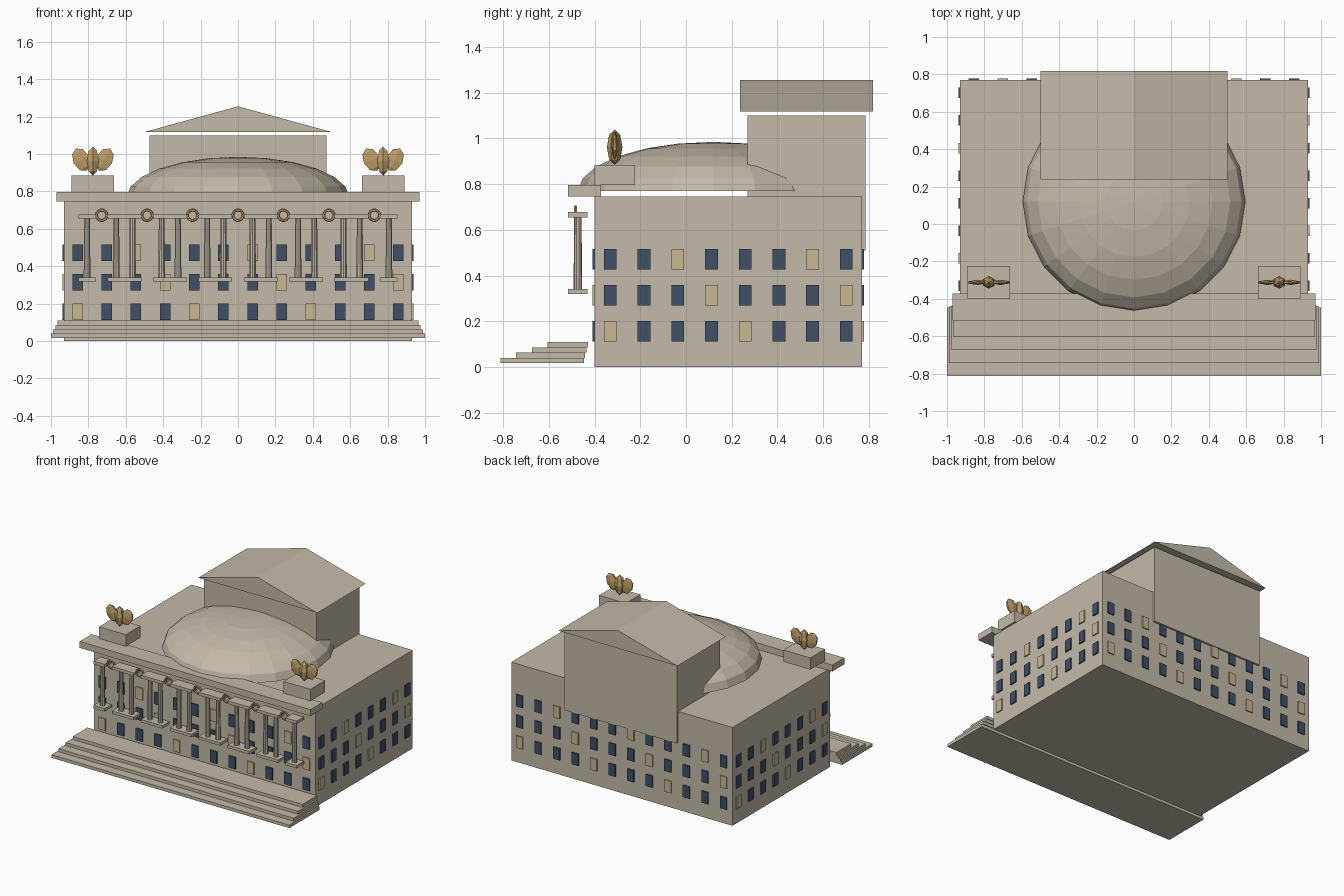
import bpy, bmesh, math
from mathutils import Matrix, Vector

if "Cube" in bpy.data.objects:
    bpy.data.objects.remove(bpy.data.objects["Cube"])


def material(name, rgb):
    m = bpy.data.materials.new(name)
    m.diffuse_color = (*rgb, 1)
    m.use_nodes = True
    m.node_tree.nodes["Principled BSDF"].inputs["Base Color"].default_value = m.diffuse_color
    return m


STONE = material("warm_stone", (0.55, 0.49, 0.395))
GOLD = material("old_gold", (0.52, 0.34, 0.14))
GLASS = material("dark_blue_glass", (0.05, 0.08, 0.14))
LIT = material("lit_window", (0.58, 0.48, 0.29))


def finish(name, bm, mat):
    bmesh.ops.recalc_face_normals(bm, faces=bm.faces)
    mesh = bpy.data.meshes.new(name)
    bm.to_mesh(mesh)
    bm.free()
    mesh.materials.append(mat)
    ob = bpy.data.objects.new(name, mesh)
    bpy.context.collection.objects.link(ob)
    return ob


def add_box(bm, lo, hi):
    lo, hi = Vector(lo), Vector(hi)
    mat = Matrix.Translation((lo + hi) / 2) @ Matrix.Diagonal((*(hi - lo), 1))
    bmesh.ops.create_cube(bm, size=1, matrix=mat)


def box(name, lo, hi, mat=STONE):
    bm = bmesh.new()
    add_box(bm, lo, hi)
    return finish(name, bm, mat)


def ball(name, loc, scale, tilt=0, seg=6, rings=4):
    bm = bmesh.new()
    mat = (Matrix.Translation(loc) @ Matrix.Rotation(tilt, 4, 'Y')
           @ Matrix.Diagonal((*scale, 1)))
    bmesh.ops.create_uvsphere(bm, u_segments=seg, v_segments=rings, radius=1, matrix=mat)
    return finish(name, bm, GOLD)


# Main block, cornice and stage house
box("main_block", (-0.93, -0.40, 0), (0.93, 0.77, 0.747))
box("front_cornice", (-0.97, -0.516, 0.747), (0.97, -0.372, 0.796))
box("stage_house", (-0.473, 0.27, 0.51), (0.473, 0.785, 1.10))

# Gabled roof: triangle profile extruded along y
bm = bmesh.new()
tri = bm.faces.new([bm.verts.new(p) for p in
                    ((-0.5, 0.237, 1.118), (0.5, 0.237, 1.118), (0, 0.237, 1.255))])
ext = bmesh.ops.extrude_face_region(bm, geom=[tri], use_keep_orig=True)
bmesh.ops.translate(bm, vec=(0, 0.581, 0),
                    verts=[v for v in ext["geom"] if isinstance(v, bmesh.types.BMVert)])
finish("gabled_roof", bm, STONE)

# Shallow dome: flattened upper half of a sphere
bm = bmesh.new()
bmesh.ops.create_uvsphere(bm, u_segments=20, v_segments=12, radius=1)
bmesh.ops.delete(bm, geom=[v for v in bm.verts if v.co.z < -0.01], context='VERTS')
bmesh.ops.holes_fill(bm, edges=[e for e in bm.edges if e.is_boundary], sides=0)
bmesh.ops.transform(bm, verts=bm.verts, matrix=Matrix.Translation((0, 0.12, 0.77))
                    @ Matrix.Diagonal((0.595, 0.592, 0.215, 1)))
finish("dome", bm, STONE)

# Entrance steps
for i in range(4):
    half = 1.0 - 0.0115 * i
    box(f"step_{i + 1}", (-half, -0.812 + 0.069 * i, 0.017 + 0.023 * i),
        (half, -0.447 + 0.006 * i, 0.040 + 0.023 * i))

# Paired columns with a ring medallion between each pair
Y = -0.473
for k in range(-3, 4):
    cx = 0.243 * k
    for s in (-1, 1):
        x = cx + s * 0.078
        bm = bmesh.new()
        add_box(bm, (x - 0.047, Y - 0.043, 0.319), (x + 0.047, Y + 0.043, 0.341))
        add_box(bm, (x - 0.047, Y - 0.043, 0.655), (x + 0.047, Y + 0.043, 0.678))
        bmesh.ops.create_cone(bm, cap_ends=True, segments=10, radius1=0.019, radius2=0.016,
                              depth=0.314, matrix=Matrix.Translation((x, Y, 0.498)))
        finish(f"column_{k + 4}_{'left' if s < 0 else 'right'}", bm, STONE)
    bpy.ops.mesh.primitive_torus_add(major_segments=14, minor_segments=6, major_radius=0.028,
                                     minor_radius=0.008, location=(cx, Y - 0.010, 0.673),
                                     rotation=(math.pi / 2, 0, 0))
    ring = bpy.context.object
    ring.name = f"ring_medallion_{k + 4}"
    ring.data.materials.append(GOLD)

# Roof-corner pedestals carrying winged gilded figures
for s, side in ((-1, "left"), (1, "right")):
    cx, cy = s * 0.776, -0.312
    box(f"pedestal_{side}", (cx - 0.113, cy - 0.088, 0.796), (cx + 0.113, cy + 0.088, 0.885))
    ball(f"figure_body_{side}", (cx, cy, 0.962), (0.036, 0.034, 0.077))
    for w in (-1, 1):
        ball(f"figure_wing_{side}_{'a' if w < 0 else 'b'}", (cx + w * 0.062, cy, 0.970),
             (0.052, 0.014, 0.066), tilt=w * 0.45, seg=6, rings=4)

# Windows: thin plates, three rows, running anticlockwise round the four walls
T, W, H = 0.0095, 0.028, 0.045
walls = (("front", 12, 0.156, 0.40 + 0.185, 0), ("right", 8, 0.1475, 0.93, 1),
         ("back", 12, 0.156, 0.77 - 0.185, 2), ("left", 8, 0.1475, 0.93, 3))
for wall, count, pitch, dist, turn in walls:
    panes = {"dark": bmesh.new(), "lit": bmesh.new()}
    for row in range(3):
        z = 0.157 + 0.1575 * row
        for i in range(count):
            u = (i - (count - 1) / 2) * pitch
            kind = "lit" if (i + row) % 4 == 0 else "dark"
            add_box(panes[kind], (u - W, -dist - T + 0.0005, z - H),
                    (u + W, -dist + 0.0005, z + H))
    place = Matrix.Translation((0, 0.185, 0)) @ Matrix.Rotation(turn * math.pi / 2, 4, 'Z')
    for kind, bm in panes.items():
        bmesh.ops.transform(bm, matrix=place, verts=bm.verts)
        finish(f"{wall}_{kind}_windows", bm, LIT if kind == "lit" else GLASS)
